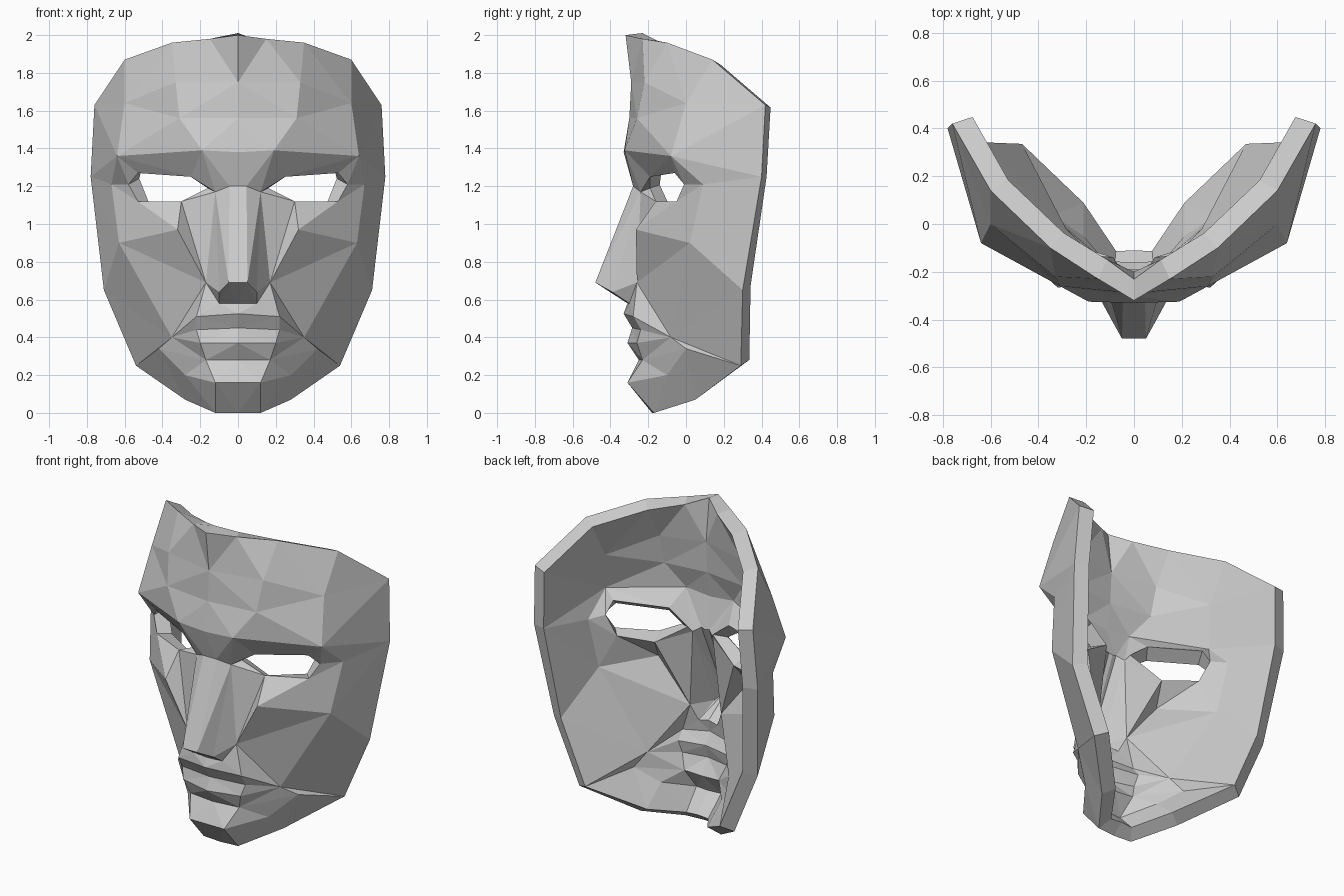
import bpy, bmesh
from mathutils import Vector

if "Cube" in bpy.data.objects:
    bpy.data.objects.remove(bpy.data.objects["Cube"])

bm = bmesh.new()
cache = {}


def vert(p):
    if p not in cache:
        cache[p] = bm.verts.new(p)
    return cache[p]


def face(*pts):
    pts = list(dict.fromkeys(pts))
    if len(pts) > 2:
        bm.faces.new([vert(p) for p in pts])


def strip(a, b, closed=False):
    """Join two point rows; repeated points collapse to triangles,
    quads are split along the shorter diagonal."""
    n = len(a)
    for i in range(n if closed else n - 1):
        j = (i + 1) % n
        p, q, r, s = a[i], a[j], b[j], b[i]
        if len({p, q, r, s}) < 4:
            face(p, q, r, s)
        elif (Vector(p) - Vector(r)).length < (Vector(q) - Vector(s)).length:
            face(p, q, r)
            face(p, r, s)
        else:
            face(p, q, s)
            face(q, r, s)


# Half outline of the mask, from top centre to chin
top = [(0, -.32, 2), (.15, -.23, 1.98), (.35, -.1, 1.96), (.6, .14, 1.87), (.76, .42, 1.63)]
temple, cheek_rim, jaw_rim = (.78, .40, 1.25), (.71, .30, .65), (.54, .29, .25)
under = [(0, -.18, 0), (.12, -.17, 0), (.28, .05, .07)]

# Forehead and brow rows
mid = [(0, -.29, 1.75), (.33, -.22, 1.75)]
fore = [(0, -.30, 1.56), (.31, -.26, 1.56), (.6, 0, 1.64)]
brow = [(0, -.33, 1.38), (.19, -.325, 1.39), (.64, -.08, 1.36)]
strip(top, [mid[0], mid[0], mid[1], fore[2], fore[2]])
strip(mid + [fore[2]], fore)
strip(fore, brow)

# Nose rows: bridge, tip, base
wing = (.17, -.26, .69)
bridge = [(0, -.28, 1.2), (.045, -.28, 1.2), (.12, -.24, 1.17)]
tip = [(0, -.48, .69), (.05, -.48, .69), (.1, -.39, .64), wing]
base = [(0, -.31, .58), (.1, -.30, .58), wing]
strip([brow[0], brow[1], brow[1]], bridge)
strip(bridge + [bridge[2]], tip)
strip(tip, [base[0], base[1], base[1], wing])

# Eye opening joined to the surrounding socket
socket, cheek, cheek_in = (.67, .09, 1.21), (.63, .02, .90), (.32, -.265, .97)
eye = [(.16, -.19, 1.19), (.25, -.19, 1.25), (.53, -.06, 1.27),
       (.58, -.01, 1.21), (.53, -.05, 1.12), (.3, -.16, 1.12), (.3, -.16, 1.12)]
strip(eye, [bridge[2], brow[1], brow[2], socket, cheek, cheek_in, wing], True)

# Mouth and chin rows
corner, jaw = (.35, -.08, .40), (.42, 0, .34)
chin = [(0, -.31, .16), (.12, -.31, .16), (.28, -.1, .2)]
rows = [base,
        [(0, -.33, .525), (.22, -.28, .51), corner],
        [(0, -.285, .45), (.22, -.24, .44), corner],
        [(0, -.31, .37), (.20, -.26, .37), corner],
        [(0, -.25, .28), (.17, -.23, .28), jaw],
        chin, under]
for a, b in zip(rows, rows[1:]):
    strip(a, b)

# Cheek, and side panel out to the rim
strip([cheek_in, cheek, corner], [wing] * 3)
strip([fore[2], brow[2], socket, cheek, cheek, corner, jaw, chin[2]],
      [top[-1], temple, temple, temple, cheek_rim, jaw_rim, jaw_rim, under[2]])

# Face the surface outward
bmesh.ops.recalc_face_normals(bm, faces=bm.faces[:])
if sum(f.normal.y * f.calc_area() for f in bm.faces) > 0:
    bmesh.ops.reverse_faces(bm, faces=bm.faces[:])

# Mirror the half and give it wall thickness
me = bpy.data.meshes.new("face_mask")
bm.to_mesh(me)
bm.free()
mask = bpy.data.objects.new("face_mask", me)
bpy.context.collection.objects.link(mask)
mir = mask.modifiers.new("Mirror", 'MIRROR')
mir.use_clip = True
wall = mask.modifiers.new("Wall", 'SOLIDIFY')
wall.thickness = .09
wall.offset = -1
